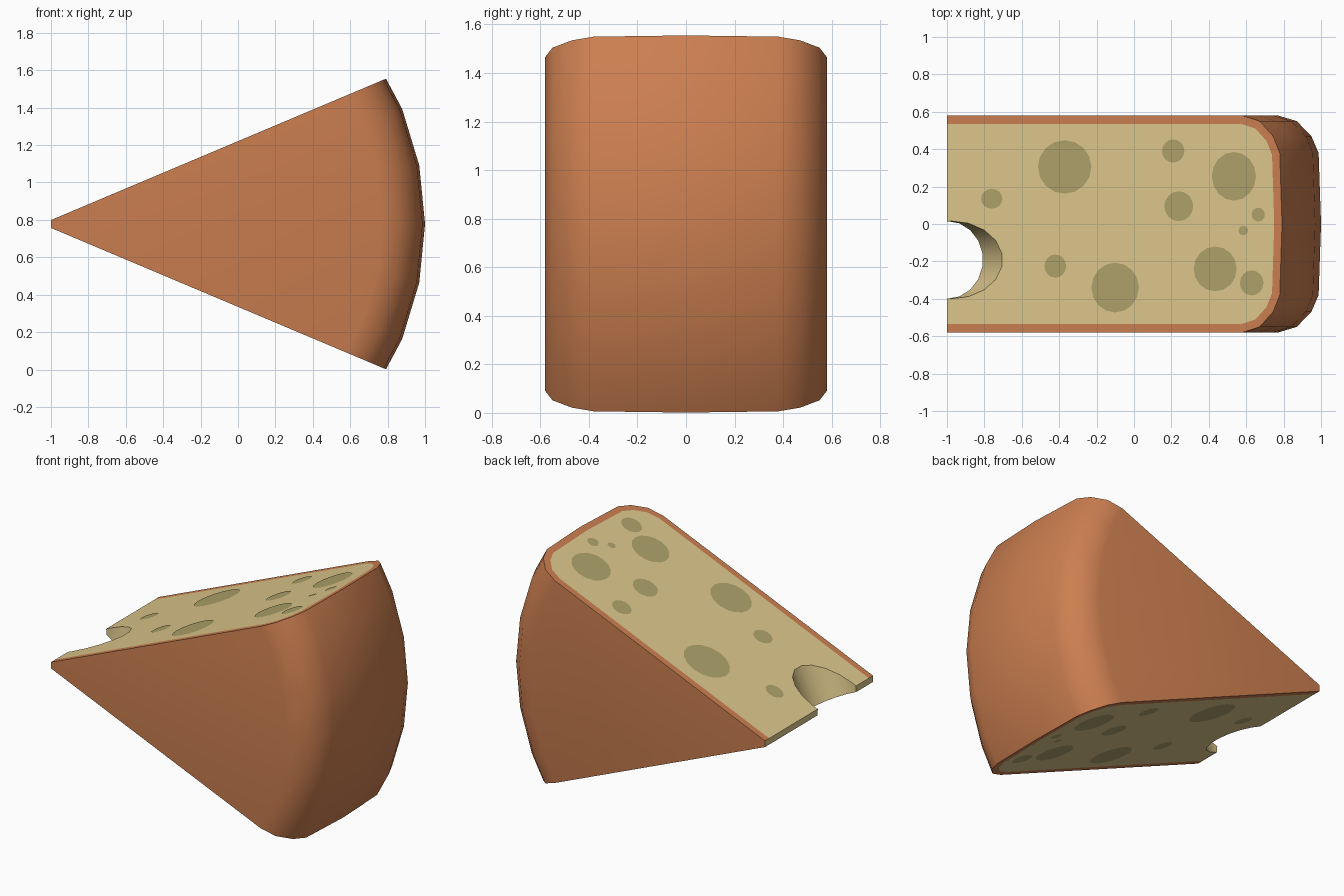
import bpy, bmesh
from math import sin, cos, tan, pi, radians
from mathutils import Vector

if "Cube" in bpy.data.objects:
    bpy.data.objects.remove(bpy.data.objects["Cube"])

SLOPE = radians(22.87)          # half angle of the wedge
MID = 0.778                     # height of the tip
APEX = Vector((-1.05, 0, MID))  # where the two cut planes meet
R, CX = 1.607, -0.607           # wheel radius and centre


def material(name, rgb):
    m = bpy.data.materials.new(name)
    m.diffuse_color = (*rgb, 1)
    m.use_nodes = True
    m.node_tree.nodes["Principled BSDF"].inputs["Base Color"].default_value = m.diffuse_color
    return m


rind = material("rind", (0.60, 0.21, 0.08))
paste = material("paste", (0.72, 0.57, 0.26))
spot = material("spot", (0.43, 0.36, 0.145))


def finish(bm, name, mats):
    me = bpy.data.meshes.new(name)
    bm.to_mesh(me)
    bm.free()
    ob = bpy.data.objects.new(name, me)
    bpy.context.collection.objects.link(ob)
    for m in mats:
        me.materials.append(m)
    return ob


# Whole wheel: rounded rim profile spun round the y axis
half = [(0.58, 0.23), (0.55, 0.13), (0.47, 0.052), (0.38, 0.013)]
profile = [(-y, d) for y, d in half] + [(0, 0)] + [(y, d) for y, d in reversed(half)]
N = 32
bm = bmesh.new()
rings = [[bm.verts.new((CX + (R - d) * cos(2 * pi * k / N), y,
                        MID + (R - d) * sin(2 * pi * k / N))) for k in range(N)]
         for y, d in profile]
for a, b in zip(rings, rings[1:]):
    for k in range(N):
        j = (k + 1) % N
        bm.faces.new((a[k], a[j], b[j], b[k]))
bm.faces.new(rings[0])
bm.faces.new(rings[-1])
bmesh.ops.recalc_face_normals(bm, faces=bm.faces)


def slice_off(co, normal):
    bmesh.ops.bisect_plane(bm, geom=bm.verts[:] + bm.edges[:] + bm.faces[:],
                           plane_co=co, plane_no=normal, clear_outer=True)
    bmesh.ops.holes_fill(bm, edges=[e for e in bm.edges if e.is_boundary], sides=0)
    bmesh.ops.recalc_face_normals(bm, faces=bm.faces)
    bm.normal_update()


# Cut the wedge, inset the rind border, then blunt the tip
normals = [Vector((-sin(SLOPE), 0, s * cos(SLOPE))) for s in (1, -1)]
for n in normals:
    slice_off(APEX, n)
cuts = [f for f in bm.faces if any(f.normal.dot(n) > 0.999 for n in normals)]
bmesh.ops.inset_individual(bm, faces=cuts, thickness=0.045, use_even_offset=True)
for f in cuts:
    f.material_index = 1
slice_off(Vector((-1, 0, 0)), Vector((-1, 0, 0)))
for f in bm.faces:
    if f.normal.x < -0.999:
        f.material_index = 1
wedge = finish(bm, "cheese_wedge", [rind, paste])

# Round bite at the tip, drilled square to the lower face
bpy.ops.mesh.primitive_cylinder_add(vertices=18, radius=0.208, depth=1.2,
                                    location=(-0.99, -0.192, MID), rotation=(0, SLOPE, 0))
cutter = bpy.context.object
cutter.name = "bite_cutter"
cutter.hide_render = True
for m in (rind, paste):
    cutter.data.materials.append(m)
for p in cutter.data.polygons:
    p.material_index = 1
mod = wedge.modifiers.new("bite", 'BOOLEAN')
mod.operation = 'DIFFERENCE'
mod.solver = 'EXACT'
mod.object = cutter
bpy.ops.object.select_all(action='DESELECT')
bpy.context.view_layer.objects.active = wedge
wedge.select_set(True)
bpy.ops.object.modifier_apply(modifier=mod.name)
bpy.data.objects.remove(cutter)
bpy.ops.object.shade_smooth_by_angle(angle=radians(32))

# Flat hole spots on both cut faces: x, y, half width, half height
spots = [(-.37, .305, .143, .143), (-.76, .135, .057, .053), (.21, .39, .06, .062),
         (.535, .255, .118, .13), (.24, .095, .077, .08), (.665, .05, .035, .037),
         (.585, -.035, .025, .025), (-.42, -.225, .058, .062), (-.10, -.34, .127, .133),
         (.435, -.24, .115, .12), (.63, -.315, .063, .067)]
bm = bmesh.new()
for s, n in zip((1, -1), normals):
    for x, y, rx, ry in spots:
        ring = []
        for k in range(16):
            a = s * 2 * pi * k / 16
            px = x + rx * cos(a)
            p = Vector((px, y + ry * sin(a), MID + s * (px - APEX.x) * tan(SLOPE)))
            ring.append(bm.verts.new(p + n * 0.002))
        bm.faces.new(ring)
finish(bm, "hole_spots", [spot])
